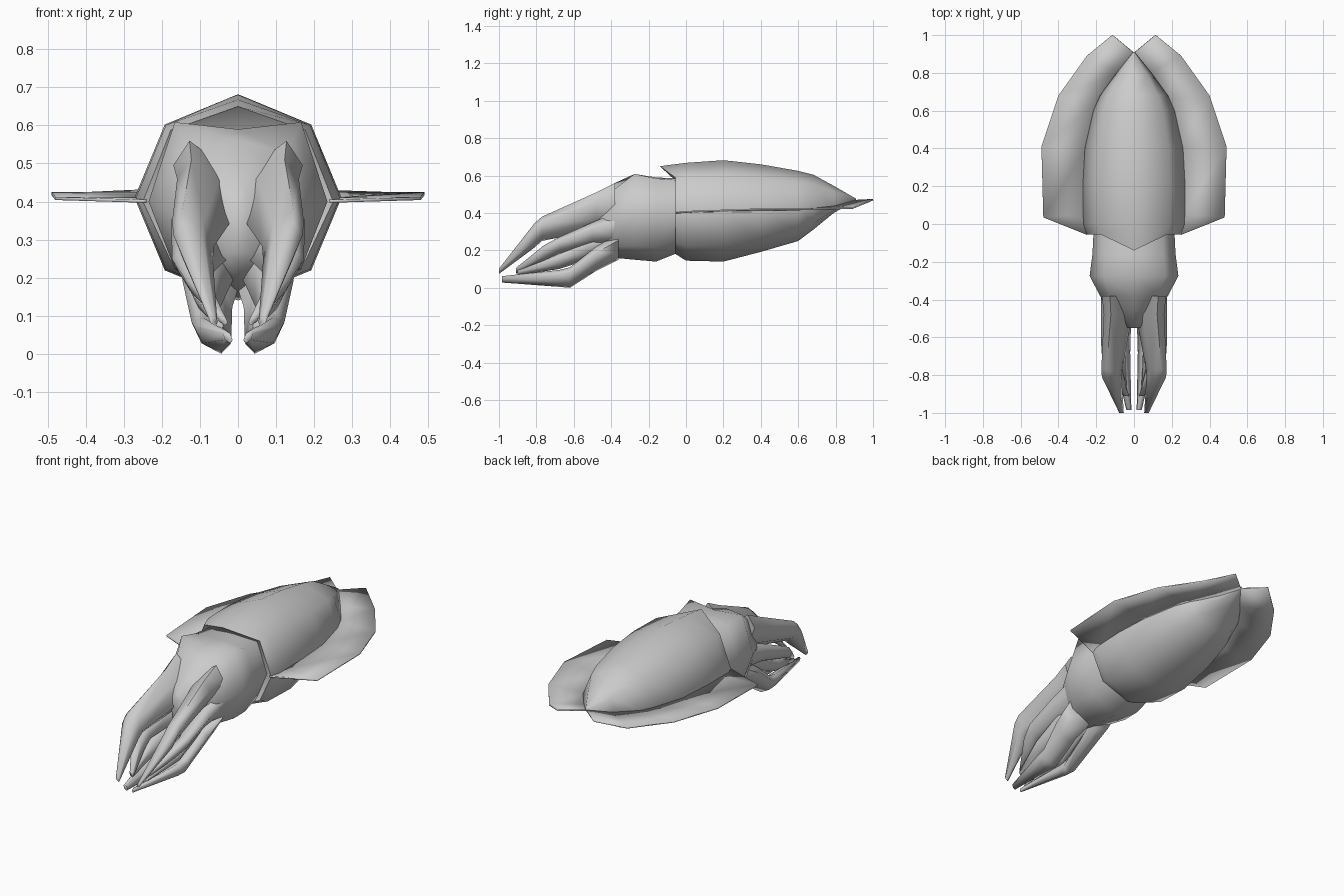
import bpy, bmesh, math
from mathutils import Vector

if "Cube" in bpy.data.objects:
    bpy.data.objects.remove(bpy.data.objects["Cube"])

skin = bpy.data.materials.new("pale grey skin")
skin.diffuse_color = (0.6, 0.6, 0.6, 1)
skin.use_nodes = True
skin.node_tree.nodes["Principled BSDF"].inputs["Base Color"].default_value = skin.diffuse_color


def finish(name, bm, angle=70, outward=True):
    if outward:
        bmesh.ops.recalc_face_normals(bm, faces=bm.faces)
    me = bpy.data.meshes.new(name)
    bm.to_mesh(me)
    bm.free()
    me.materials.append(skin)
    ob = bpy.data.objects.new(name, me)
    bpy.context.collection.objects.link(ob)
    bpy.ops.object.select_all(action='DESELECT')
    bpy.context.view_layer.objects.active = ob
    ob.select_set(True)
    bpy.ops.object.shade_smooth_by_angle(angle=math.radians(angle))
    return ob


def loft(name, rings, caps=(True, True), angle=70):
    """Skin a list of equal-length point rings."""
    bm = bmesh.new()
    vs = [[bm.verts.new(p) for p in r] for r in rings]
    n = len(vs[0])
    for a, b in zip(vs, vs[1:]):
        for i in range(n):
            j = (i + 1) % n
            bm.faces.new((a[i], a[j], b[j], b[i]))
    if caps[0]:
        bm.faces.new(vs[0])
    if caps[1]:
        bm.faces.new(vs[-1])
    return finish(name, bm, angle)


def octagon(y, w, top, mid, bottom, peak=None, peak_y=None):
    """Eight-sided body section; the top point may be moved on its own."""
    pts = []
    for i in range(8):
        a = i * math.pi / 4
        h = (top - mid) if math.cos(a) > 0 else (mid - bottom)
        pts.append(Vector((w * math.sin(a), y, mid + h * math.cos(a))))
    if peak is not None:
        pts[0].z = peak
    if peak_y is not None:
        pts[0].y = peak_y
    return pts


# Mantle: open collar lip turning inward, then a long tapering body
loft("mantle", [
    octagon(-0.03, 0.20, 0.61, 0.40, 0.20, 0.59, -0.06),
    octagon(-0.055, 0.25, 0.665, 0.40, 0.18, 0.65, -0.14),
    octagon(0.0, 0.268, 0.68, 0.41, 0.145, 0.668),
    octagon(0.2, 0.272, 0.682, 0.41, 0.14),
    octagon(0.4, 0.26, 0.66, 0.415, 0.192),
    octagon(0.6, 0.215, 0.625, 0.425, 0.25),
    octagon(0.68, 0.18, 0.605, 0.43, 0.31),
    octagon(0.79, 0.10, 0.545, 0.44, 0.40),
    octagon(0.91, 0.004, 0.476, 0.472, 0.468)])

# Head: flat crown, wide at the eyes, narrowing to the arm roots
loft("head", [
    octagon(0.0, 0.20, 0.64, 0.40, 0.20, 0.58),
    octagon(-0.06, 0.215, 0.65, 0.40, 0.18, 0.585),
    octagon(-0.16, 0.22, 0.66, 0.40, 0.14, 0.59),
    octagon(-0.275, 0.235, 0.695, 0.40, 0.15, 0.59),
    octagon(-0.38, 0.18, 0.595, 0.37, 0.16, 0.56),
    octagon(-0.46, 0.135, 0.52, 0.35, 0.18, 0.49),
    octagon(-0.55, 0.04, 0.42, 0.33, 0.24)])

# Fin: thin skirt along each flank with a notch at the tail
inner = [(.24, -.055, .405), (.26, .05, .41), (.25, .41, .415), (.17, .66, .425),
         (.08, .80, .44), (0, .905, .47)]
outer = [(.25, -.057, .405), (.48, .035, .412), (.49, .41, .425), (.40, .68, .425),
         (.25, .89, .43), (.115, 1.0, .475)]
for side, label in ((1, "right"), (-1, "left")):
    bm = bmesh.new()
    a = [bm.verts.new((side * x, y, z)) for x, y, z in inner]
    b = [bm.verts.new((side * x, y, z)) for x, y, z in outer]
    for i in range(5):
        f = (a[i], b[i], b[i + 1], a[i + 1])
        bm.faces.new(f if side > 0 else f[::-1])
    fin = finish(label + "_fin", bm, outward=False)
    thick = fin.modifiers.new("thickness", 'SOLIDIFY')
    thick.thickness = 0.008


# Arms: sections given as (x, y, z, half width, half height)
def arm(name, path, side, n=6):
    rings = []
    for x, y, z, rx, rz in path:
        rings.append([Vector((side * (x + rx * math.cos(t * math.tau / n)), y,
                              z + rz * math.sin((t + 0.5) * math.tau / n)))
                      for t in range(n)])
    loft(name, rings, angle=80)


arms = {
    "upper_arm": [(.085, -.38, .43, .085, .13), (.085, -.48, .41, .075, .10),
                  (.118, -.77, .315, .055, .065), (.118, -.81, .28, .052, .065),
                  (.066, -1.0, .088, .012, .014)],
    "middle_arm": [(.095, -.38, .31, .08, .09), (.10, -.50, .285, .075, .065),
                   (.125, -.68, .225, .048, .045), (.105, -.76, .185, .040, .042),
                   (.040, -.91, .09, .013, .015)],
    "inner_arm": [(.06, -.38, .26, .06, .09), (.07, -.52, .21, .05, .06),
                  (.085, -.68, .14, .038, .04), (.05, -.90, .08, .012, .014)],
    "lower_arm": [(.075, -.36, .22, .08, .07), (.08, -.48, .155, .065, .065),
                  (.07, -.62, .055, .052, .055), (.068, -.68, .05, .048, .045),
                  (.027, -.985, .045, .013, .017)],
}
for name, path in arms.items():
    for side, label in ((1, "right"), (-1, "left")):
        arm(label + "_" + name, path, side)
